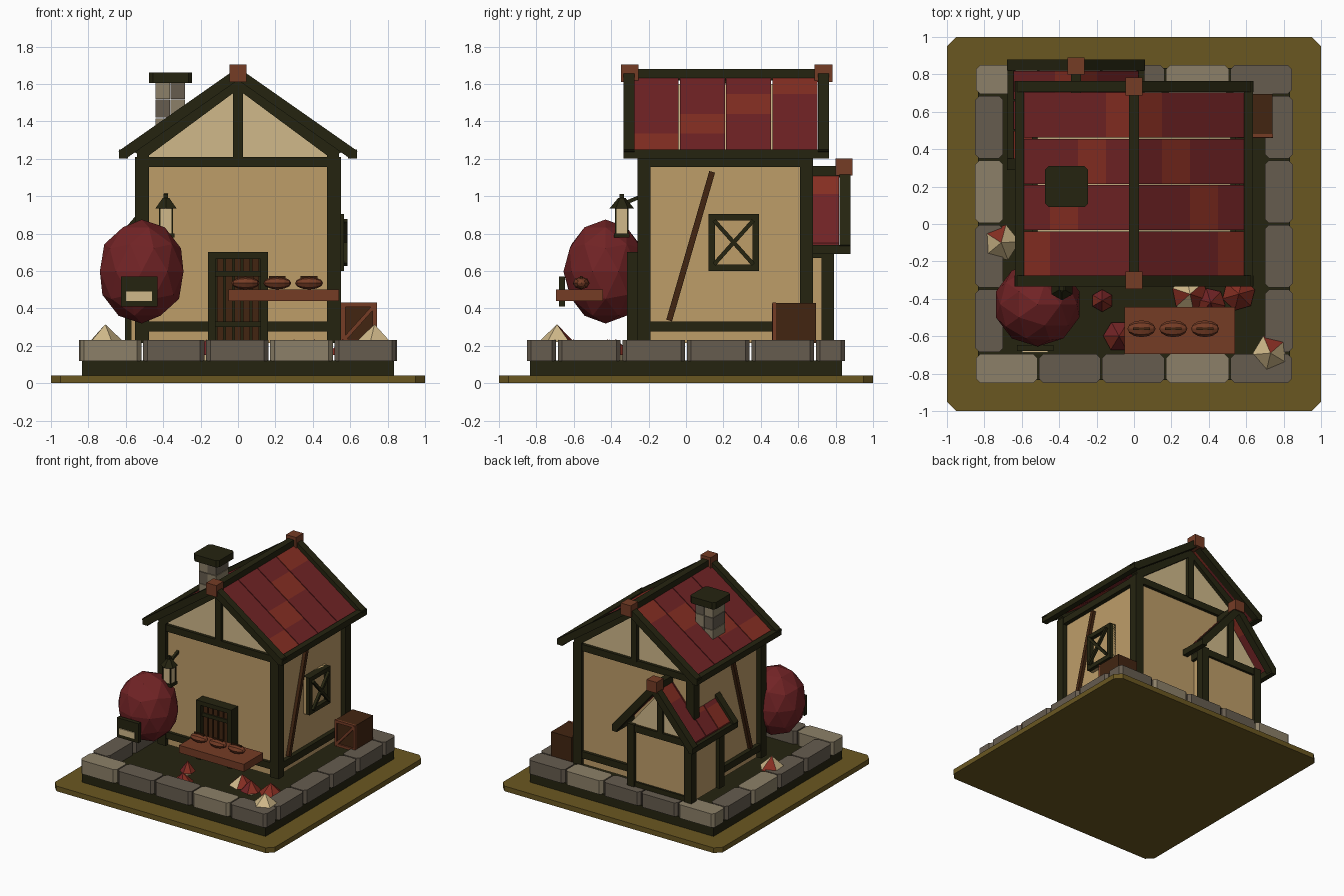
import bpy, bmesh, math
from mathutils import Vector, Matrix

if "Cube" in bpy.data.objects:
    bpy.data.objects.remove(bpy.data.objects["Cube"])


def mat(name, r, g, b):
    m = bpy.data.materials.new(name)
    lin = [((c / 255 + 0.055) / 1.055) ** 2.4 for c in (r, g, b)]
    m.diffuse_color = (*lin, 1)
    m.use_nodes = True
    m.node_tree.nodes["Principled BSDF"].inputs["Base Color"].default_value = m.diffuse_color
    return m


OLIVE = mat("olive ground", 106, 87, 33)
DARK = mat("dark timber", 37, 36, 16)
RED = mat("deep red", 113, 35, 37)
RUST = mat("rust red", 134, 46, 34)
TAN = mat("tan plaster", 190, 157, 105)
CREAM = mat("cream plaster", 208, 185, 138)
STONE = mat("dark stone", 102, 92, 79)
PALE = mat("pale stone", 140, 128, 104)
BROWN = mat("dark brown wood", 66, 37, 17)
WOOD = mat("reddish wood", 117, 60, 37)


def finish(name, bm, *mats):
    bmesh.ops.recalc_face_normals(bm, faces=bm.faces)
    me = bpy.data.meshes.new(name)
    bm.to_mesh(me)
    bm.free()
    for m in mats:
        me.materials.append(m)
    ob = bpy.data.objects.new(name, me)
    bpy.context.collection.objects.link(ob)
    return ob


def box(name, x0, x1, y0, y1, z0, z1, m, bevel=0):
    bm = bmesh.new()
    bmesh.ops.create_cube(bm, size=1)
    for v in bm.verts:
        v.co = ((x0 + x1) / 2 + v.co.x * (x1 - x0), (y0 + y1) / 2 + v.co.y * (y1 - y0),
                (z0 + z1) / 2 + v.co.z * (z1 - z0))
    if bevel:  # chamfer the upright edges only
        es = [e for e in bm.edges if abs(e.verts[0].co.z - e.verts[1].co.z) > 1e-5]
        bmesh.ops.bevel(bm, geom=es, offset=bevel, segments=1, affect='EDGES')
    return finish(name, bm, m)


def prism(name, pts, y0, y1, m):
    """x/z outline extruded along y"""
    bm = bmesh.new()
    f = bm.faces.new([bm.verts.new((x, y0, z)) for x, z in pts])
    g = bmesh.ops.extrude_face_region(bm, geom=[f])["geom"]
    bmesh.ops.translate(bm, vec=(0, y1 - y0, 0), verts=[v for v in g if isinstance(v, bmesh.types.BMVert)])
    return finish(name, bm, m)


def bar(name, p, q, w, m):
    """square bar between two points"""
    p, q = Vector(p), Vector(q)
    ob = box(name, -w / 2, w / 2, -w / 2, w / 2, 0, (q - p).length, m)
    ob.data.transform(Matrix.Translation(p) @ (q - p).to_track_quat('Z', 'Y').to_matrix().to_4x4())
    return ob


def cone(name, x, y, z0, z1, r0, r1, n, mats, rot=0.0):
    bm = bmesh.new()
    bmesh.ops.create_cone(bm, cap_ends=True, segments=n, radius1=r0, radius2=r1, depth=z1 - z0,
                          matrix=Matrix.Translation((x, y, (z0 + z1) / 2)) @ Matrix.Rotation(rot, 4, 'Z'))
    for i, f in enumerate(bm.faces):
        f.material_index = (i % 3 == 0) if len(mats) > 1 else 0
    return finish(name, bm, *mats)


def gable_roof(name, cx, top, end, low, apex_low, y0, y1, tz, rows, cols):
    """tiles, barge boards, eave beams and ridge beam; end/low = board tip points from the centre"""
    slope = (top - end[1]) / end[0]
    w = low[0]
    for s in (-1, 1):
        for r in range(rows):
            a = y0 + 0.055 + (y1 - y0 - 0.11) * r / rows
            b = y0 + 0.055 + (y1 - y0 - 0.11) * (r + 1) / rows - 0.007
            for c in range(cols):
                xa, xb = w * c / cols, w * (c + 1) / cols
                za, zb = tz - slope * xa, tz - slope * xb
                prism(name + "_tile", [(cx + s * xa, za), (cx + s * xb, zb), (cx + s * xb, zb - .025),
                                       (cx + s * xa, za - .025)], a, b,
                      RUST if c == cols - 1 - r else RED)
        for a, b in ((y0, y0 + .06), (y1 - .06, y1)):
            prism(name + "_barge_board", [(cx, top), (cx + s * end[0], end[1]), (cx + s * low[0], low[1]),
                                          (cx, apex_low)], a, b, DARK)
        e = sorted((cx + s * (low[0] - .012), cx + s * (end[0] - .005)))
        box(name + "_eave_beam", *e, y0, y1, low[1], low[1] + .05, DARK)
    box(name + "_ridge_beam", cx - .027, cx + .027, y0, y1, top - .07, top - .008, DARK)


# ground plate, foundation and stone ring
box("ground_plate", -1, 1, -1, 1, 0, .042, OLIVE, .05)
box("foundation", -.835, .835, -.835, .835, .042, .122, DARK)
xs = [-.85, -.512, -.175, .167, .512, .85]
for i in range(5):
    a, b = xs[i] + .005, xs[i + 1] - .005
    box("front_stone", a, b, -.85, -.695, .118, .23, PALE if i in (0, 3) else STONE, .022)
    box("back_stone", a, b, .695, .85, .118, .23, PALE if i in (0, 3) else STONE, .022)
ys = [-.69, -.345, 0, .345, .69]
for i in range(4):
    a, b = ys[i] + .005, ys[i + 1] - .005
    box("left_stone", -.85, -.70, a, b, .118, .23, PALE if i == 2 else STONE, .022)
    box("right_stone", .70, .85, a, b, .118, .23, STONE, .022)

# house walls, gable and timber frame
B = .215
box("house_walls", -.51, .51, -.23, .65, B, 1.2, TAN)
prism("gable_walls", [(-.53, 1.2), (.53, 1.2), (0, 1.6)], -.23, .65, CREAM)
for x0, x1 in ((-.55, -.475), (.475, .55)):
    for y0, y1 in ((-.26, -.19), (.61, .68)):
        box("corner_post", x0, x1, y0, y1, B, 1.21, DARK)
for z0, z1 in ((.275, .33), (1.155, 1.21)):
    for y0, y1 in ((-.255, -.2), (.62, .675)):
        box("wall_beam", -.53, .53, y0, y1, z0, z1, DARK)
    for x0, x1 in ((-.545, -.49), (.49, .545)):
        box("side_beam", x0, x1, -.24, .66, z0, z1, DARK)
for y0, y1 in ((-.26, -.2), (.62, .68)):
    box("gable_post", -.026, .026, y0, y1, 1.2, 1.6, DARK)
    for s in (-1, 1):
        prism("gable_rafter", [(0, 1.63), (s * .56, 1.24), (s * .5, 1.2), (0, 1.57)], y0, y1, DARK)
        box("gable_side_post", *sorted((s * .475, s * .54)), y0, y1, 1.2, 1.25, DARK)
for s in (-1, 1):
    bar("wall_brace", (s * .52, -.09, .335), (s * .52, .14, 1.13), .032, BROWN)
gable_roof("main_roof", 0, 1.688, (.64, 1.24), (.6, 1.2), 1.62, -.335, .765, 1.65, 4, 4)
for y in (-.30, .735):
    box("ridge_finial", -.046, .046, y - .047, y + .047, 1.61, 1.705, WOOD)

# back annex
AX = -.31
box("annex_walls", AX - .26, AX + .26, .36, .765, B, .74, TAN)
prism("annex_gable", [(AX - .29, .72), (AX + .29, .72), (AX, 1.07)], .36, .765, CREAM)
for s in (-1, 1):
    x = AX + s * .26
    for y in (.36, .725):
        box("annex_post", x - .033, x + .033, y, y + .067, B, .74, DARK)
    box("annex_side_beam", x - .025, x + .025, .36, .78, .67, .73, DARK)
box("annex_cross_beam", AX - .29, AX + .29, .73, .785, .68, .735, DARK)
box("annex_sill", AX - .26, AX + .26, .73, .782, B, .27, DARK)
box("annex_gable_post", AX - .025, AX + .025, .74, .785, .72, 1.08, DARK)
gable_roof("annex_roof", AX, 1.17, (.37, .74), (.335, .69), 1.085, .29, .88, 1.14, 3, 3)
box("annex_finial", AX - .046, AX + .046, .80, .89, 1.11, 1.2, WOOD)

# chimney of stacked blocks
for k in range(4):
    z = 1.22 + k * .1
    for i in range(2):
        x = -.44 + i * .08
        box("chimney_block", x, x + .077, .12, .28, z, z + .096, PALE if (i + k) % 2 else STONE)
box("chimney_cap", -.475, -.245, .09, .31, 1.605, 1.66, DARK, .02)

# side window
Y0, Y1, Z0, Z1 = .12, .39, .6, .905
box("window_pane", .50, .535, Y0, Y1, Z0, Z1, TAN)
for y in (Y0, Y1 - .035):
    box("window_upright", .51, .567, y, y + .035, Z0, Z1, DARK)
for z in (Z0, Z1 - .035):
    box("window_rail", .51, .567, Y0, Y1, z, z + .035, DARK)
for a, b in ((Y0 + .03, Y1 - .03), (Y1 - .03, Y0 + .03)):
    bar("window_cross", (.575, a, Z0 + .035), (.575, b, Z1 - .035), .022, DARK)

# plank door
box("door_back", -.13, .13, -.275, -.23, B, .68, DARK)
for x in (-.16, .12):
    box("door_jamb", x, x + .04, -.315, -.23, B, .70, DARK)
box("door_lintel", -.16, .16, -.315, -.23, .665, .70, DARK)
for i in range(5):
    x = -.113 + i * .047
    box("door_plank", x, x + .036, -.288, -.26, B, .665, BROWN)
for z in (.3, .57):
    box("door_strap", -.12, .12, -.298, -.26, z, z + .03, DARK)

# counter with loaves
box("counter", -.05, .54, -.695, -.445, .44, .502, WOOD)
for x in (.04, .21, .38):
    bm = bmesh.new()
    bmesh.ops.create_uvsphere(bm, u_segments=8, v_segments=6, radius=1, matrix=Matrix.Translation(
        (x, -.56, .535)) @ Matrix.Diagonal((.075, .045, .034, 1)) @ Matrix.Rotation(math.pi / 2, 4, 'Y'))
    finish("loaf", bm, WOOD)
    bar("loaf_crust", (x - .045, -.56, .566), (x + .045, -.56, .566), .014, BROWN)

# round bush and small sign
bm = bmesh.new()
bmesh.ops.create_icosphere(bm, subdivisions=2, radius=1, matrix=Matrix.Translation((-.515, -.43, .597))
                           @ Matrix.Diagonal((.235, .225, .278, 1)))
finish("bush", bm, RED)
box("sign_board", -.625, -.43, -.68, -.648, .41, .57, DARK)
box("sign_face", -.6, -.46, -.688, -.675, .44, .49, CREAM)

# hanging lantern
LX, LY = -.385, -.343
box("lantern_base", LX - .046, LX + .046, LY - .042, LY + .042, .778, .80, DARK)
box("lantern_glass", LX - .034, LX + .034, LY - .032, LY + .032, .80, .94, CREAM)
for sx in (-1, 1):
    for sy in (-1, 1):
        bar("lantern_rod", (LX + sx * .034, LY + sy * .032, .79), (LX + sx * .034, LY + sy * .032, .94), .009, DARK)
cone("lantern_cap", LX, LY, .935, .99, .065, .02, 6, [DARK])
box("lantern_knob", LX - .012, LX + .012, LY - .012, LY + .012, .98, 1.012, DARK)
bar("lantern_arm", (LX, LY + .01, .96), (LX, -.225, 1.005), .02, DARK)

# crate
box("crate", .555, .74, .475, .695, B, .428, BROWN)
for x in (.552, .72):
    box("crate_upright", x, x + .022, .462, .48, B, .43, WOOD)
for z in (B, .408):
    box("crate_rail", .552, .742, .462, .48, z, z + .022, WOOD)
bar("crate_diagonal", (.56, .47, .225), (.735, .47, .42), .02, WOOD)

# faceted plants: two pale ones on the stones, red ones on the floor
for x, y, z0, z1, r, n, rot in ((.73, -.69, .22, .315, .1, 5, .4), (-.71, -.1, .22, .315, .1, 5, 1.0)):
    cone("pale_plant", x, y, z0, z1, r, 0, n, [CREAM, RUST], rot)
for x, y, r, rot in ((-.17, -.41, .06, 0), (-.08, -.6, .085, .5), (.3, -.375, .1, .2),
                     (.56, -.375, .09, .8), (.41, -.42, .08, .3)):
    cone("red_plant_stem", x, y, .12, .16, r * .4, r * .4, 5, [CREAM], rot)
    cone("red_plant_cap", x, y, .15, .235, r, 0, 6, [RUST] if x == .56 else [RUST, CREAM] if x == .3 else [RUST, RED], rot)
